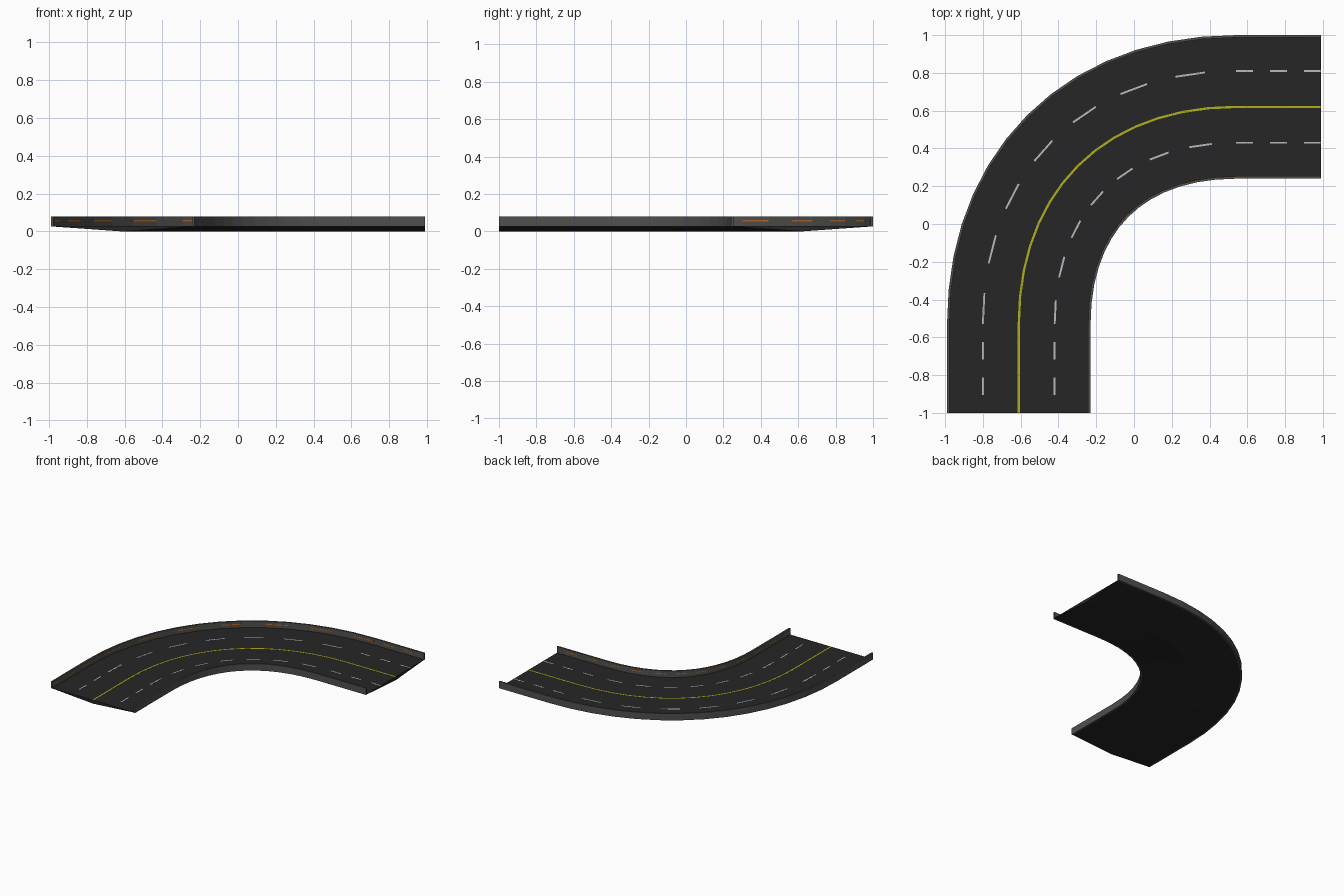
import bpy
from mathutils import Vector

if "Cube" in bpy.data.objects:
    bpy.data.objects.remove(bpy.data.objects["Cube"])

CX, CY = -0.61, 0.62        # corner where the two straight centre lines would meet
XE, YE = 0.99, -1.0         # ends of the road
L, H = 1.15, 0.70           # bend length and handle length
N, S = 14, 5                # segments in the bend and in each straight


def mat(name, rgb):
    m = bpy.data.materials.new(name)
    m.diffuse_color = (*rgb, 1)
    m.use_nodes = True
    m.node_tree.nodes["Principled BSDF"].inputs["Base Color"].default_value = m.diffuse_color
    return m


asphalt = mat("asphalt", (0.02, 0.019, 0.02))
concrete = mat("concrete", (0.08, 0.08, 0.077))
white = mat("white_paint", (0.5, 0.5, 0.5))
yellow = mat("yellow_paint", (0.45, 0.42, 0.01))
orange = mat("orange_reflector", (0.45, 0.14, 0.02))


# Centre line: straight, bend, straight, with a left-hand normal at each station
def bend(t):
    s = 1 - t
    x = 3 * (L - H) * t * t * s + L * t ** 3
    y = 3 * (L - H) * s * s * t + L * s ** 3
    dx = 3 * (L - H) * (2 * t * s - t * t) + 3 * L * t * t
    dy = 3 * (L - H) * (s * s - 2 * s * t) - 3 * L * s * s
    d = Vector((dx, -dy)).normalized()
    return Vector((CX + x, CY - y)), Vector((-d.y, d.x))


stations = []
for i in range(S):
    stations.append((Vector((CX, YE + (CY - L - YE) * i / S)), Vector((-1, 0))))
stations += [bend(i / N) for i in range(N + 1)]
for i in range(1, S + 1):
    x0 = CX + L
    stations.append((Vector((x0 + (XE - x0) * i / S, CY)), Vector((0, 1))))


def sweep(name, profile, material, runs=None):
    """Sweep a closed (offset, z) profile along the given runs of stations."""
    runs = runs or [(0, len(stations) - 1)]
    verts, faces = [], []
    k = len(profile)
    for a, b in runs:
        base = len(verts)
        for c, n in stations[a:b + 1]:
            for o, z in profile:
                p = c + n * o
                verts.append((p.x, p.y, z))
        for i in range(b - a):
            r = base + i * k
            for j in range(k):
                j2 = (j + 1) % k
                faces.append((r + j, r + j2, r + k + j2, r + k + j))
        faces.append(tuple(base + j for j in reversed(range(k))))
        faces.append(tuple(base + (b - a) * k + j for j in range(k)))
    me = bpy.data.meshes.new(name)
    me.from_pydata(verts, [], faces)
    me.materials.append(material)
    ob = bpy.data.objects.new(name, me)
    bpy.context.collection.objects.link(ob)
    # consistent outward normals
    import bmesh
    bm = bmesh.new()
    bm.from_mesh(me)
    bmesh.ops.recalc_face_normals(bm, faces=bm.faces)
    bm.to_mesh(me)
    bm.free()
    return ob


def box(o0, o1, z0, z1):
    return [(o0, z0), (o1, z0), (o1, z1), (o0, z1)]


W, T, TOP = 0.38, 0.013, 0.028
total = len(stations) - 1
even = [(i, i + 1) for i in range(total) if (i - S) % 2 == 0]
odd = [(i, i + 1) for i in range(total) if (i - S) % 2 == 1]

# Road slab with a shallow V underside
sweep("road_deck", [(-W + T, 0.026), (0, 0), (W - T, 0.026), (W - T, TOP), (-W + T, TOP)], asphalt)

# Painted centre line
sweep("centre_line", box(-0.006, 0.006, TOP - 0.001, TOP + 0.001), yellow)

# Side walls, lane dashes and reflectors on both sides
for side, s in (("outer", 1), ("inner", -1)):
    sweep(side + "_wall", box(s * (W - T), s * W, 0.025, 0.08), concrete)
    sweep(side + "_lane_dashes",
          box(s * 0.19 - 0.005, s * 0.19 + 0.005, TOP - 0.001, TOP + 0.001), white, even)
    sweep(side + "_reflectors",
          box(s * (W - T - 0.001), s * (W - T + 0.001), 0.053, 0.060), orange, odd)
